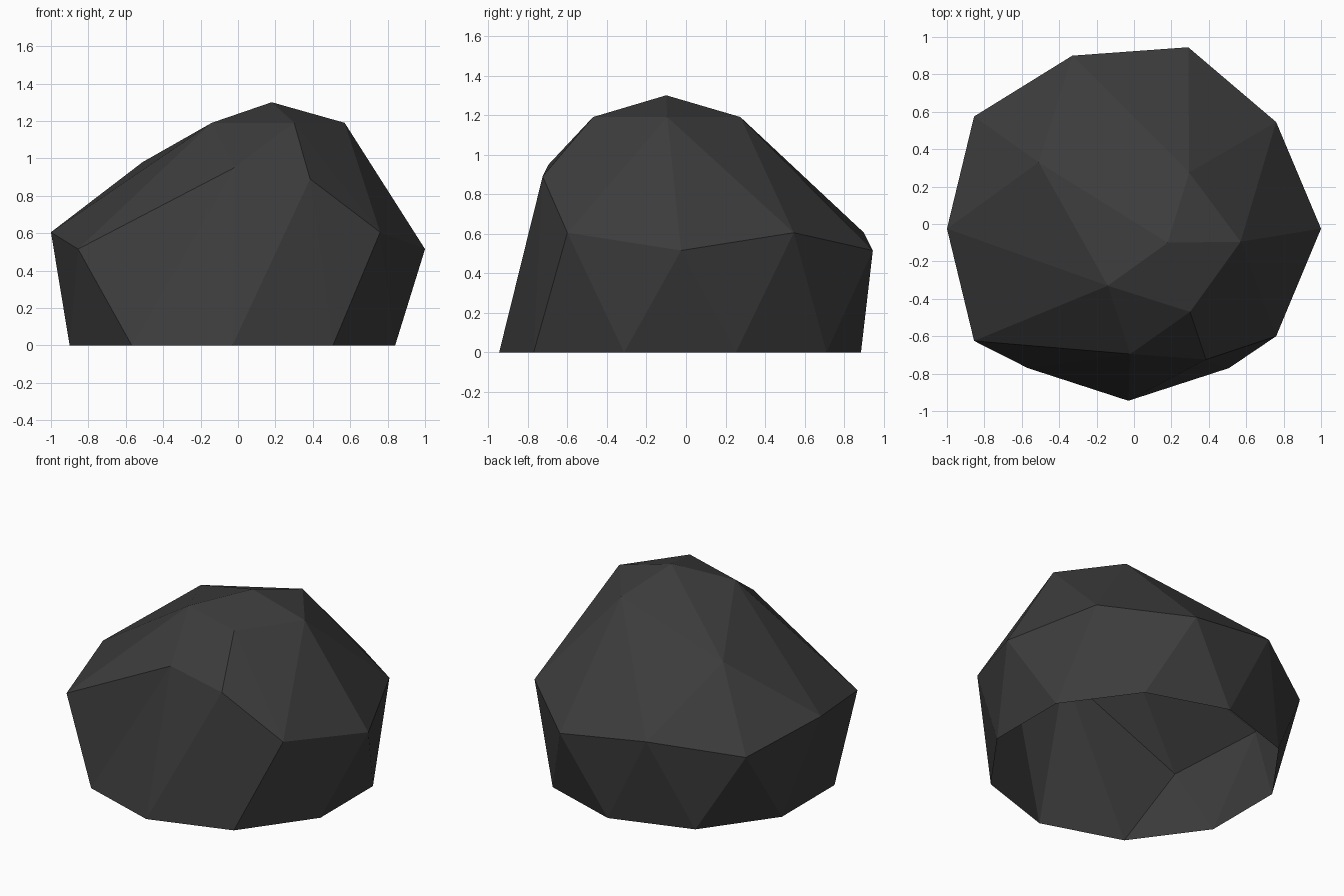
import bpy, bmesh, math

if "Cube" in bpy.data.objects:
    bpy.data.objects.remove(bpy.data.objects["Cube"])

# Single dark stone colour
stone = bpy.data.materials.new("dark_stone")
stone.diffuse_color = (0.045, 0.045, 0.045, 1)
stone.use_nodes = True
stone.node_tree.nodes["Principled BSDF"].inputs["Base Color"].default_value = stone.diffuse_color

# Peak, shoulder ring (5 corners) and belly ring (10 corners), anticlockwise from +x
PEAK = (0.18, -0.10, 1.30)
SHOULDER = [(0.57, -0.095, 1.19), (0.295, 0.275, 1.19), (-0.51, 0.33, 0.98),
            (-0.14, -0.33, 1.19), (0.30, -0.47, 1.19)]
BELLY = [(1.0, -0.025, 0.515), (0.76, 0.545, 0.605), (0.29, 0.945, 0.515),
         (-0.33, 0.90, 0.605), (-0.855, 0.575, 0.515), (-1.0, -0.025, 0.605),
         (-0.855, -0.625, 0.515), (-0.02, -0.695, 0.95),
         (0.385, -0.725, 0.89), (0.76, -0.60, 0.605)]
# Regular ten-sided foot, open underneath
FOOT = [(-0.03 + 0.915 * math.cos(math.radians(18 + 36 * k)),
         -0.03 + 0.915 * math.sin(math.radians(18 + 36 * k)), 0) for k in range(10)]

bm = bmesh.new()
peak = bm.verts.new(PEAK)
shoulder, belly, foot = ([bm.verts.new(p) for p in ring] for ring in (SHOULDER, BELLY, FOOT))

# Cap and upper slopes
for j in range(5):
    a, b = shoulder[j], shoulder[(j + 1) % 5]
    before, main, after = belly[2 * j - 1], belly[2 * j], belly[2 * j + 1]
    for tri in ((peak, a, b), (a, after, b), (a, main, after), (a, before, main)):
        bm.faces.new(tri)

# Zigzag side band
for k in range(10):
    n = (k + 1) % 10
    bm.faces.new((belly[k], foot[k], belly[n]))
    bm.faces.new((foot[k], foot[n], belly[n]))

mesh = bpy.data.meshes.new("rock")
bm.to_mesh(mesh)
bm.free()
mesh.materials.append(stone)
bpy.context.collection.objects.link(bpy.data.objects.new("rock", mesh))
